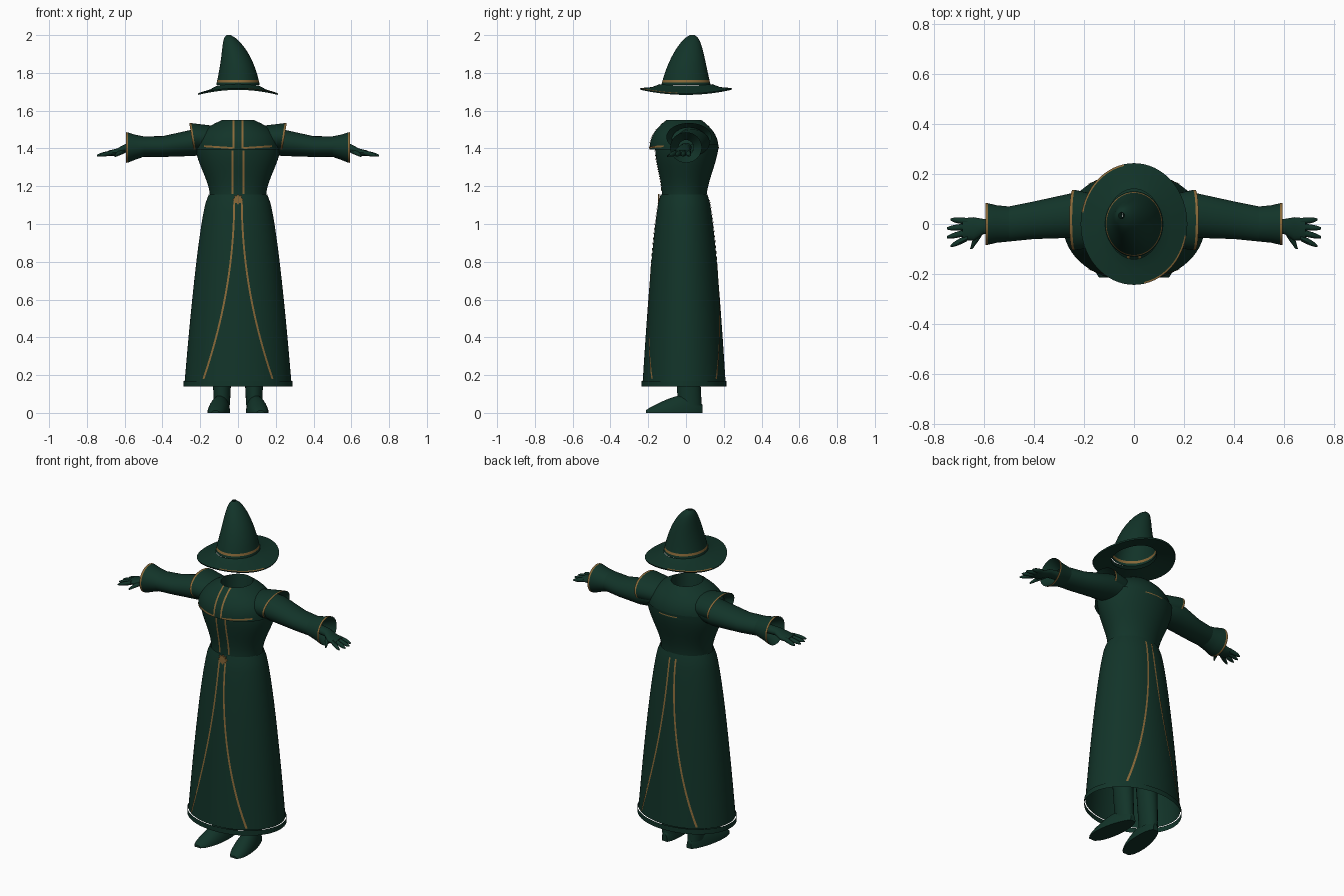
import bpy, bmesh, math

cube = bpy.data.objects.get("Cube")
if cube:
    bpy.data.objects.remove(cube, do_unlink=True)


def material(name, red, green, blue):
    colour = (red, green, blue, 1)
    result = bpy.data.materials.new(name)
    result.use_nodes = True
    result.diffuse_color = colour
    result.node_tree.nodes["Principled BSDF"].inputs["Base Color"].default_value = colour
    return result


GREEN = material("dark_green_cloth", .006, .034, .022)
GOLD = material("dull_gold_trim", .25, .14, .04)


def finish(name, bm, materials=(GREEN, GOLD)):
    bmesh.ops.recalc_face_normals(bm, faces=bm.faces)
    mesh = bpy.data.meshes.new(name)
    bm.to_mesh(mesh)
    bm.free()
    for entry in materials:
        mesh.materials.append(entry)
    part = bpy.data.objects.new(name, mesh)
    bpy.context.collection.objects.link(part)
    bpy.ops.object.select_all(action="DESELECT")
    part.select_set(True)
    bpy.context.view_layer.objects.active = part
    bpy.ops.object.shade_smooth_by_angle(angle=math.radians(40))


# Stations made by a rule over the range from zero to one
def sweep(rule, steps):
    return [rule(step / steps) for step in range(steps + 1)]


# Elliptical loft: a station is position on the axis, two centres and two radii
def loft(name, axis, stations, sides=40, mirror=1, caps=False, gold_ring=None,
         shape=None, gold_rule=None):
    bm = bmesh.new()
    rings = []
    for place, centre_a, centre_b, radius_a, radius_b in stations:
        ring = []
        for index in range(sides):
            angle = math.tau * index / sides
            point = [centre_a + radius_a * math.cos(angle),
                     centre_b + radius_b * math.sin(angle)]
            point.insert("xyz".index(axis), place)
            x, y, z = shape(*point) if shape else point
            ring.append(bm.verts.new((x * mirror, y, z)))
        rings.append(ring)
    for number, (ring, following) in enumerate(zip(rings, rings[1:])):
        for index in range(sides):
            before = index - 1
            face = bm.faces.new((ring[before], ring[index],
                                 following[index], following[before]))
            if number == gold_ring:
                middle = face.calc_center_median()
                face.material_index = int(gold_rule is None or gold_rule(middle))
    if caps:
        bm.faces.new(rings[0])
        bm.faces.new(rings[-1])
    finish(name, bm)


# Depth of an upright loft at x and z, facing front (negative) or back
def depth(stations, x, z, facing):
    for lower, upper in zip(stations, stations[1:]):
        if min(lower[0], upper[0]) <= z <= max(lower[0], upper[0]):
            blend = (z - lower[0]) / (upper[0] - lower[0])
            _, _, centre, width, thick = [a + (b - a) * blend for a, b in zip(lower, upper)]
            break
    return centre + facing * (thick * math.sqrt(max(0, 1 - (x / width) ** 2)) + .004)


# Thin ribbon laid over a lofted surface along a path of x and z
def ribbon(name, stations, path, facing, steps=40, half=.005):
    bm = bmesh.new()
    heights = [station[0] for station in stations]
    previous = None
    for step in range(steps + 1):
        x, z = path(step / steps)
        next_x, next_z = path((step + .5) / steps)
        length = math.hypot(next_x - x, next_z - z)
        row = []
        for edge in (-half, half):
            px = x + edge * (next_z - z) / length
            pz = z - edge * (next_x - x) / length
            pz = min(max(heights), max(min(heights), pz))
            row.append(bm.verts.new((px, depth(stations, px, pz, facing), pz)))
        if previous:
            bm.faces.new((previous[0], previous[1], row[1], row[0]))
        previous = row
    finish(name, bm, (GOLD,))


def smooth(t):
    return t * t * (3 - 2 * t)


# Robe: flared skirt with a hem band, swelling torso, domed shoulder yoke
skirt = sweep(lambda t: (1.155 - .985 * t, 0, -.01,
                         .155 + .127 * t ** .65, .124 + .095 * t ** .65), 24)
hem = [(.17, 0, -.01, .288, .225), (.14, 0, -.01, .288, .225)]
torso = sweep(lambda t: (1.14 + .28 * t, 0, .015 * t - .01,
                         .148 + .078 * smooth(t), .118 + .05 * smooth(t)), 10)
yoke = sweep(lambda t: (1.395 + .155 * t, 0, -.01,
                        .222 - .137 * t ** 2.7, .182 - .09 * t ** 2.4), 10)
loft("skirt", "z", skirt, 64)
loft("hem_band", "z", hem, 64)
loft("torso", "z", torso, 64)
loft("shoulder_yoke", "z", yoke, 64)
loft("collar_lining", "z", [yoke[-1], (1.46, 0, -.01, .08, .08)], 64)

# Gold trims on the robe, mirrored about the middle
for side, label in ((-1, "right_"), (1, "left_")):
    def skirt_path(t):
        return side * (.02 + .163 * t * t), 1.13 - .95 * t

    ribbon(label + "front_skirt_trim", skirt, skirt_path, -1)
    ribbon(label + "back_skirt_trim", skirt, skirt_path, 1)
    ribbon(label + "chest_trim", torso, lambda t: (side * .03, 1.16 + .23 * t), -1)
    ribbon(label + "yoke_front_trim", yoke, lambda t: (side * .023, 1.4 + .15 * t), -1)
    ribbon(label + "yoke_hem_trim", yoke,
           lambda t: (side * (.03 + .15 * t), 1.402 + .01 * t), -1)
ribbon("back_yoke_trim", yoke, lambda t: (.12 * t - .06, 1.405), 1, half=.003)

# Star-shaped belt clasp
bm = bmesh.new()
outline = []
for point in range(16):
    angle = math.tau * point / 16
    radius = .02 if point % 2 else .03
    outline.append(bm.verts.new((radius * math.cos(angle), -.149,
                                 1.13 + radius * math.sin(angle))))
plate = bm.faces.new(outline)
extruded = bmesh.ops.extrude_face_region(bm, geom=[plate])["geom"]
moved = [item for item in extruded if isinstance(item, bmesh.types.BMVert)]
bmesh.ops.translate(bm, verts=moved, vec=(0, .009, 0))
finish("belt_clasp", bm, (GOLD,))

# Sleeves, hands, legs and boots
sleeve = [(.13, .03, 1.44, .08, .07), (.24, .035, 1.43, .09, .07),
          (.4, .015, 1.41, .075, .055), (.5, 0, 1.41, .07, .054)]
cuff = [sleeve[-1], (.55, 0, 1.406, .075, .068), (.583, 0, 1.405, .083, .08),
        (.594, 0, 1.405, .084, .081), (.53, 0, 1.405, .04, .04)]
shoulder_cap = [(.12, .01, 1.45, .1, .07), (.235, .016, 1.46, .12, .074),
                (.246, .016, 1.46, .12, .075), (.2, .016, 1.45, .09, .06)]
palm = [(.52, 0, 1.405, .03, .025), (.6, -.01, 1.4, .03, .022),
        (.64, -.02, 1.38, .047, .02), (.685, -.02, 1.375, .043, .014)]
thumb = [(-.01, .6, 1.39, .014, .014), (-.06, .63, 1.375, .014, .012),
         (-.1, .65, 1.36, .005, .005)]
leg = sweep(lambda t: (.04 + .6 * t, .085, .02 - .03 * t, .042 + .03 * t, .063), 4)


def boot_station(t):
    roundness = math.sin(math.pi * (.02 + .96 * t)) ** .4
    return (.087 - .3 * t, .08 + .04 * t, 0,
            (.05 + .012 * t) * roundness, (.13 - .09 * t) * roundness)


for side, label in ((-1, "right_"), (1, "left_")):
    loft(label + "sleeve", "x", sleeve, mirror=side)
    loft(label + "cuff", "x", cuff, mirror=side, gold_ring=2)
    loft(label + "shoulder_cap", "x", shoulder_cap, mirror=side, gold_ring=1,
         shape=lambda x, y, z: (x + .16 * (z - 1.46), y, z))
    loft(label + "palm", "x", palm, 20, side, True)
    loft(label + "thumb", "y", thumb, 10, side, True)
    for number, finger in enumerate(("index", "middle", "ring", "little")):
        root = .022 * number - .055
        reach = .09 - .015 * abs(number - 1.5)
        joints = sweep(lambda t: (.665 + reach * t, root * (1 + .6 * t), 1.378 - .016 * t,
                                  .013 - .009 * t ** 4, .013 - .009 * t ** 4), 5)
        loft(label + finger + "_finger", "x", joints, 10, side, True)
    loft(label + "leg", "z", leg, 24, side)
    loft(label + "boot", "y", sweep(boot_station, 14), 28, side, True,
         shape=lambda x, y, z: (x, y, max(z, 0)))


# Pointed hat: crown bending towards its tip, brim drooping at the sides
def crown_station(t):
    taper = math.sqrt(1.01 - t)
    return 1.735 + .265 * t, -.05 * t ** 2.5, .034 * t * t, .115 * taper, .13 * taper


loft("hat_crown", "z", sweep(crown_station, 20), 48, gold_ring=1)
brim = [(z, 0, 0, radius, radius + .03) for z, radius in (
    (1.74, .11), (1.725, .15), (1.72, .206), (1.718, .213), (1.71, .21), (1.72, .11))]
loft("hat_brim", "z", brim, 64, gold_ring=2,
     shape=lambda x, y, z: (x, y, z - .6 * x * x),
     gold_rule=lambda middle: middle.x * middle.y < -.008)
